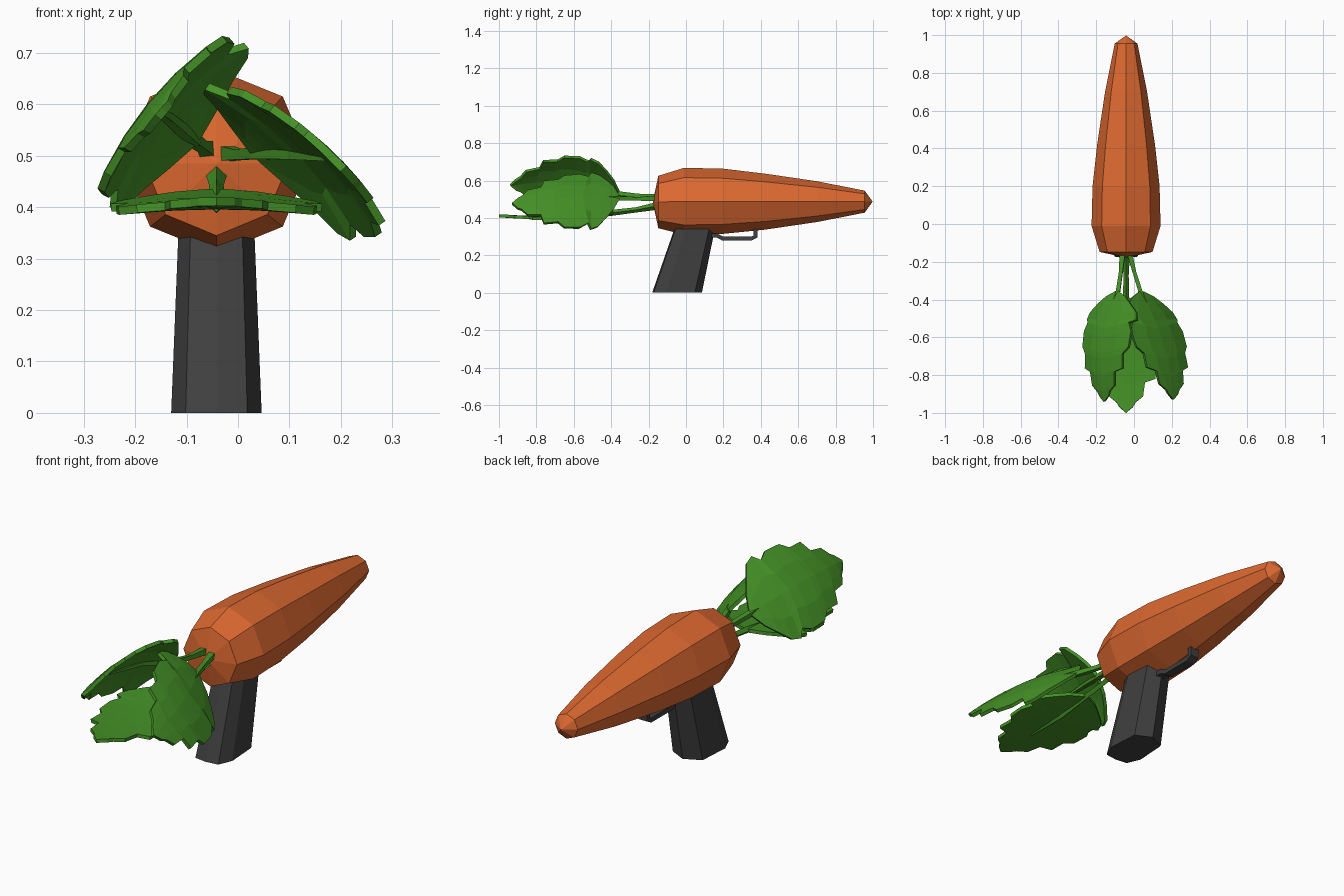
import bpy, bmesh
from math import sin, cos, pi
from mathutils import Vector as V

if "Cube" in bpy.data.objects:
    bpy.data.objects.remove(bpy.data.objects["Cube"])


def material(name, rgb):
    m = bpy.data.materials.new(name)
    m.diffuse_color = (*rgb, 1)
    m.use_nodes = True
    m.node_tree.nodes["Principled BSDF"].inputs["Base Color"].default_value = m.diffuse_color
    return m


ORANGE = material("orange", (0.72, 0.14, 0.03))
GREEN = material("leaf_green", (0.06, 0.29, 0.02))
DARK = material("dark", (0.05, 0.05, 0.05))
CX = -0.042


def finish(name, bm, mat):
    bmesh.ops.remove_doubles(bm, verts=bm.verts, dist=1e-5)
    bmesh.ops.recalc_face_normals(bm, faces=bm.faces)
    me = bpy.data.meshes.new(name)
    bm.to_mesh(me)
    bm.free()
    me.materials.append(mat)
    ob = bpy.data.objects.new(name, me)
    bpy.context.collection.objects.link(ob)
    return ob


def loft(name, rings, mat, tips=None):
    """Skin closed rings; ends are flat caps or fans to the two tip points."""
    bm = bmesh.new()
    rows = [[bm.verts.new(p) for p in r] for r in rings]
    n = len(rows[0])
    for a, b in zip(rows, rows[1:]):
        for i in range(n):
            j = (i + 1) % n
            bm.faces.new((a[i], a[j], b[j], b[i]))
    for k, row in enumerate((rows[0], rows[-1])):
        if tips:
            t = bm.verts.new(tips[k])
            for i in range(n):
                bm.faces.new((row[i], row[(i + 1) % n], t))
        else:
            bm.faces.new(row)
    return finish(name, bm, mat)


# Carrot body: octagonal rings along y
profile = [(-0.148, 0.14, .485), (-0.01, 0.179, .489), (0.2, 0.174, .489), (0.42, 0.15, .487),
           (0.7, 0.109, .487), (0.955, 0.059, .487)]
body = [[(CX + r * 1.02 * sin(k * pi / 4), y, cz + r * cos(k * pi / 4)) for k in range(8)]
        if y > -0.1 else
        [(CX + r * sin(k * pi / 4), y, cz + r * cos(k * pi / 4)) for k in range(8)]
        for y, r, cz in profile]
loft("carrot_body", body, ORANGE, [(CX, -0.178, .485), (CX, 0.998, .487)])

# Slanted grip
section = [(0, -.133), (.06, -.125), (.088, -.06), (.078, .095),
           (0, .133), (-.078, .095), (-.088, -.06), (-.06, -.125)]
grip = [[(CX + x * s, cy + y * t, z) for x, y in section]
        for z, cy, s, t in ((0, -.048, 1, 1), (.33, .043, .85, .82), (.4, .06, .82, .8))]
loft("grip", grip, DARK)

# Trigger guard: flat bar bent along a path
path = [(.11, .305), (.165, .306), (.195, .29), (.35, .29), (.372, .3), (.372, .345)]
guard = []
for i, (y, z) in enumerate(path):
    a, b = path[max(i - 1, 0)], path[min(i + 1, len(path) - 1)]
    d = V((0, b[0] - a[0], b[1] - a[1])).normalized()
    n = V((0, -d.z, d.y)) * .011
    c = V((CX, y, z))
    w = V((.022, 0, 0))
    guard.append([c - w - n, c + w - n, c + w + n, c - w + n])
loft("trigger_guard", guard, DARK)

# Lobed leaf outline: fraction of length, half width
OUTLINE = [(0, .015), (.05, .08), (.12, .135), (.2, .19), (.27, .205), (.35, .17), (.43, .195),
           (.57, .19), (.63, .155), (.76, .155), (.79, .10), (.91, .09), (.96, .05), (1, .035)]


def leaf(name, root, base, mid, tip, across, arch):
    root, base, mid, tip = map(V, (root, base, mid, tip))
    across = V(across).normalized()
    up = across.cross(V((0, 1, 0))).normalized()
    if up.z < 0:
        up = -up

    def spine(u):
        return (base * (1 - u) * (1 - 2 * u) + mid * 4 * u * (1 - u) + tip * u * (2 * u - 1))

    # Blade: five columns wide, drooping towards the edges
    bm = bmesh.new()
    rows = []
    for i, (u, w) in enumerate(OUTLINE):
        row = []
        for s in (-1, -.5, 0, .5, 1):
            v = w * s
            skew = -.03 * abs(s) * (u > .3)
            p = spine(u) + across * v - up * arch * (v / .2) ** 2
            row.append(bm.verts.new(p - V((0, skew, 0))))
        rows.append(row)
    for a, b in zip(rows, rows[1:]):
        for i in range(4):
            bm.faces.new((a[i], a[i + 1], b[i + 1], b[i]))
    ob = finish(name, bm, GREEN)
    mod = ob.modifiers.new("thickness", "SOLIDIFY")
    mod.thickness = .016
    mod.offset = 0

    # Stem running on below the blade as a midrib
    pts = [root, root.lerp(base, .5) - up * .004, base, spine(.3) - up * .01, spine(.65) - up * .008]
    rings = []
    for p, r in zip(pts, (.021, .014, .016, .012, .005)):
        rings.append([p + across * r, p + up * r, p - across * r, p - up * r])
    loft(name + "_stem", rings, GREEN)


leaf("lower_leaf", (CX, -.15, .465), (CX, -.39, .428), (CX, -.69, .405), (CX, -1.0, .411),
     (1, 0, 0), .012)
leaf("right_leaf", (-.025, -.15, .505), (.035, -.36, .505), (.15, -.64, .505), (.205, -.93, .475),
     (.69, 0, -.72), .03)
leaf("left_leaf", (-.06, -.15, .512), (-.085, -.36, .53), (-.163, -.64, .595), (-.155, -.94, .575),
     (.63, 0, .77), .03)
